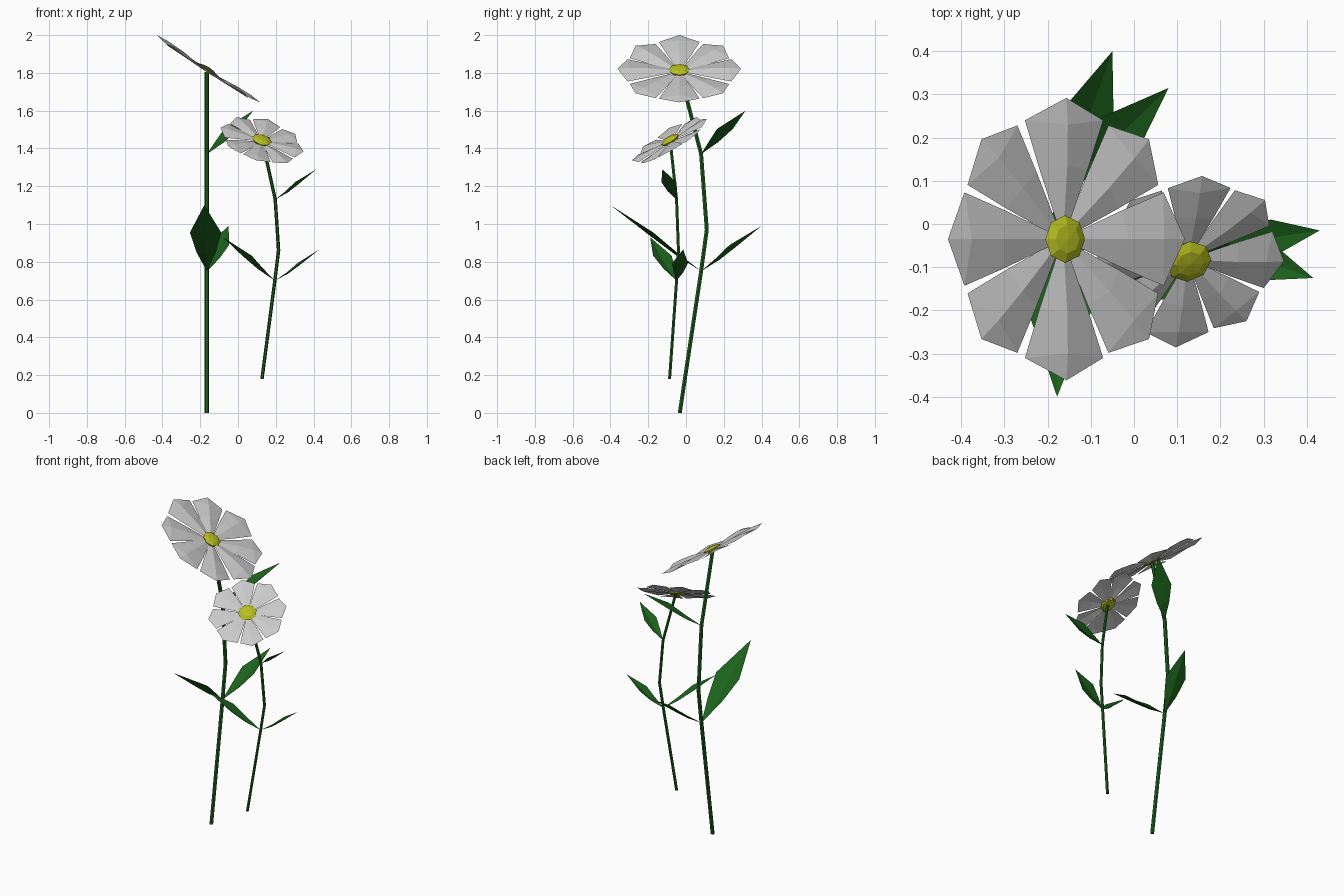
import bpy
from math import radians, sin, cos, pi
from mathutils import Vector, Matrix

if "Cube" in bpy.data.objects:
    bpy.data.objects.remove(bpy.data.objects["Cube"])


def material(name, rgb):
    m = bpy.data.materials.new(name)
    m.diffuse_color = (*rgb, 1)
    m.use_nodes = True
    m.node_tree.nodes["Principled BSDF"].inputs["Base Color"].default_value = m.diffuse_color
    return m


GREEN = material("leaf_green", (0.012, 0.12, 0.012))
YELLOW = material("pollen_yellow", (0.48, 0.52, 0.015))


def make(name, verts, faces, mat=None):
    me = bpy.data.meshes.new(name)
    me.from_pydata([tuple(v) for v in verts], [], faces)
    me.update()
    ob = bpy.data.objects.new(name, me)
    bpy.context.collection.objects.link(ob)
    if mat:
        me.materials.append(mat)
    return ob


# Six-sided stem swept along a few points
def stem(name, path, radius, n=6):
    verts, faces = [], []
    for x, y, z in path:
        verts += [(x + radius * cos(2 * pi * k / n), y + radius * sin(2 * pi * k / n), z)
                  for k in range(n)]
    for r in range(len(path) - 1):
        for k in range(n):
            a, b = r * n + k, r * n + (k + 1) % n
            faces.append((a, b, b + n, a + n))
    top = (len(path) - 1) * n
    faces += [tuple(reversed(range(n))), tuple(range(top, top + n))]
    make(name, verts, faces, GREEN)


# Leaf folded along its midrib
def leaf(name, base, tip, half):
    base, tip = Vector(base), Vector(tip)
    d = tip - base
    side = d.cross(Vector((0, 0, 1))).normalized()
    up = side.cross(d).normalized()
    verts = [base]
    for t, w, sag in ((0.28, 0.62, -0.01), (0.55, 1.0, -0.008)):
        mid = base + d * t + up * sag
        lift = up * half * w * 0.28
        verts += [mid - side * half * w + lift, mid, mid + side * half * w + lift]
    verts.append(tip)
    make(name, verts, [(0, 2, 1), (0, 3, 2), (1, 2, 5, 4), (2, 3, 6, 5),
                       (4, 5, 7), (5, 6, 7)], GREEN)


# Eight ridged petals, alternately upper and lower
def petals(name, mat, scale, phase):
    verts, faces = [], []
    for i in range(8):
        low = i % 2
        ang = radians(phase + 45 * i)
        wide = 0.9 if low else 1.0
        # centre radius, edge radius, half width, ridge height, edge height
        rows = ((0.02, 0.02, 0.010, 0.000, -0.002),
                (0.17, 0.16, 0.066, 0.016, 0.000),
                (0.265, 0.275, 0.108, 0.018, 0.002),
                (0.327, 0.275, 0.108, 0.012, 0.002))
        o = len(verts)
        for rc, re, w, hc, he in rows:
            for s in (-1, 0, 1):
                r, h = (re, he) if s else (rc, hc)
                y = s * w * wide
                verts.append(mat @ (Vector((r * cos(ang) - y * sin(ang),
                                            r * sin(ang) + y * cos(ang),
                                            h - 0.005 * low)) * scale))
        for r in range(2):
            a = o + 3 * r
            faces += [(a, a + 3, a + 4, a + 1), (a + 1, a + 4, a + 5, a + 2)]
        faces += [(o + 6, o + 10, o + 7), (o + 7, o + 10, o + 8)]
    make(name, verts, faces)


# Low flattened dome in the middle of a flower
def centre(name, mat, radius, height, n=8):
    verts, faces = [], []
    for rr, h in ((0.8, -0.4), (1.0, 0.35), (0.6, 0.85)):
        verts += [mat @ Vector((radius * rr * cos(2 * pi * k / n),
                                radius * rr * sin(2 * pi * k / n), height * h))
                  for k in range(n)]
    verts.append(mat @ Vector((0, 0, height)))
    for r in range(2):
        for k in range(n):
            a, b = r * n + k, r * n + (k + 1) % n
            faces.append((a, b, b + n, a + n))
    faces += [(2 * n + k, 2 * n + (k + 1) % n, 3 * n) for k in range(n)]
    faces.append(tuple(reversed(range(n))))
    make(name, verts, faces, YELLOW)


# Tall flower
tall_x = -0.165
stem("tall_stem", [(tall_x, y, z) for y, z in
                   ((-0.033, 0), (0.08, 0.75), (0.11, 0.97), (0.08, 1.37), (-0.033, 1.805))], 0.012)
head = Matrix.Translation((-0.163, -0.035, 1.812)) @ Matrix.Rotation(radians(33), 4, 'Y')
petals("tall_petals", head, 1.0, 0)
centre("tall_flower_centre", head, 0.055, 0.02)
leaf("tall_front_leaf", (tall_x, 0.08, 0.75), (-0.178, -0.40, 1.10), 0.083)
leaf("tall_back_leaf", (tall_x, 0.08, 0.75), (-0.05, 0.40, 0.99), 0.06)
leaf("tall_upper_leaf", (tall_x, 0.08, 1.37), (0.08, 0.315, 1.60), 0.058)

# Short flower
low_node, high_node = (0.195, -0.05, 0.70), (0.197, -0.05, 1.13)
stem("short_stem", [(0.127, -0.087, 0.18), low_node, (0.215, -0.04, 0.86),
                    high_node, (0.13, -0.083, 1.435)], 0.009)
normal = Vector((0.24, -0.5, 0.835)).normalized()
head = (Matrix.Translation((0.125, -0.083, 1.44))
        @ Vector((0, 0, 1)).rotation_difference(normal).to_matrix().to_4x4())
petals("short_petals", head, 0.7, -4)
centre("short_flower_centre", head, 0.054, 0.022)
leaf("short_right_leaf", low_node, (0.43, -0.015, 0.865), 0.042)
leaf("short_left_leaf", low_node, (-0.08, -0.19, 0.93), 0.055)
leaf("short_upper_leaf", high_node, (0.415, -0.125, 1.29), 0.042)
